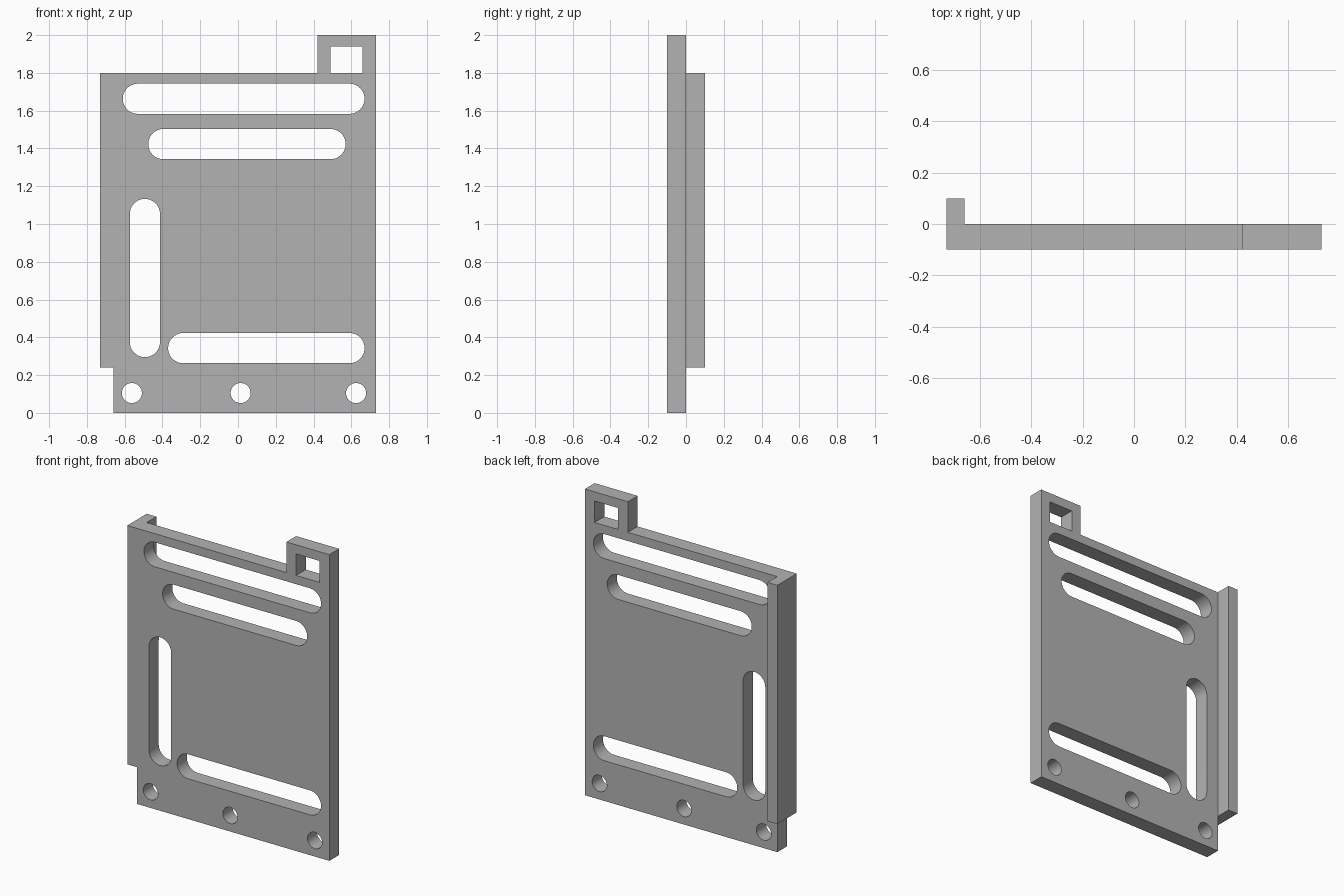
import bpy, bmesh
from math import pi, sin, cos, radians
from mathutils import Matrix

cube = bpy.data.objects.get("Cube")
if cube:
    bpy.data.objects.remove(cube, do_unlink=True)

THICK = 0.1
FLANGE_X = -0.66     # inner edge of the side flange
LEFT, RIGHT = -0.73, 0.73

grey = bpy.data.materials.new("plain grey")
grey.use_nodes = True
colour = (0.45, 0.45, 0.45, 1)
grey.diffuse_color = colour
grey.node_tree.nodes["Principled BSDF"].inputs["Base Color"].default_value = colour


def rectangle(x0, x1, z0, z1):
    return [(x0, z0), (x1, z0), (x1, z1), (x0, z1)]


def slot(x0, x1, z0, z1, steps=20):
    """Rounded slot filling a rectangle; a circle when it is square."""
    r = min(x1 - x0, z1 - z0) / 2
    corners = [(x1 - r, z1 - r), (x0 + r, z1 - r), (x0 + r, z0 + r), (x1 - r, z0 + r)]
    points = []
    for quarter, (cx, cz) in enumerate(corners):
        for i in range(steps // 2 + 1):
            a = (quarter + 2 * i / steps) * pi / 2
            p = (cx + r * cos(a), cz + r * sin(a))
            if not points or abs(p[0] - points[-1][0]) + abs(p[1] - points[-1][1]) > 1e-4:
                points.append(p)
    if abs(points[0][0] - points[-1][0]) + abs(points[0][1] - points[-1][1]) < 1e-4:
        points.pop()
    return points


# Plate outline with the tab at the top and the notch at the bottom
outline = [(FLANGE_X, 0), (RIGHT, 0), (RIGHT, 2), (0.42, 2), (0.42, 1.8),
           (LEFT, 1.8), (LEFT, 0.24), (FLANGE_X, 0.24)]

# Tab window, long slots and screw holes
loops = [outline,
         rectangle(0.49, 0.66, 1.8, 1.94),
         slot(-0.61, 0.67, 1.583, 1.743),
         slot(-0.475, 0.57, 1.343, 1.503),
         slot(-0.573, -0.413, 0.295, 1.133),
         slot(-0.37, 0.67, 0.263, 0.423)]
R = 0.053
for x in (-0.562, 0.014, 0.625):
    loops.append(slot(x - R, x + R, 0.105 - R, 0.105 + R))

# Fill the profile and give it thickness
curve = bpy.data.curves.new("plate_profile", "CURVE")
curve.dimensions = "2D"
curve.fill_mode = "BOTH"
curve.extrude = THICK / 2
for loop in loops:
    spline = curve.splines.new("POLY")
    spline.points.add(len(loop) - 1)
    for point, (x, z) in zip(spline.points, loop):
        point.co = (x, z, 0, 1)
    spline.use_cyclic_u = True
profile = bpy.data.objects.new("plate_profile", curve)
bpy.context.collection.objects.link(profile)
bpy.context.view_layer.update()
graph = bpy.context.evaluated_depsgraph_get()
mesh = bpy.data.meshes.new_from_object(profile.evaluated_get(graph))
bpy.data.objects.remove(profile, do_unlink=True)

# Stand the plate up, then raise the side flange from its back
bm = bmesh.new()
bm.from_mesh(mesh)
bm.transform(Matrix.Translation((0, -THICK / 2, 0)) @ Matrix.Rotation(radians(90), 4, "X"))
bmesh.ops.remove_doubles(bm, verts=bm.verts, dist=1e-5)
bmesh.ops.bisect_plane(bm, geom=bm.verts[:] + bm.edges[:] + bm.faces[:], dist=1e-5,
                       plane_co=(FLANGE_X, 0, 0), plane_no=(1, 0, 0))
back = [f for f in bm.faces
        if all(abs(v.co.y) < 1e-4 and v.co.x < FLANGE_X + 1e-4 for v in f.verts)]
raised = bmesh.ops.extrude_face_region(bm, geom=back)["geom"]
bmesh.ops.translate(bm, vec=(0, THICK, 0),
                    verts=[v for v in raised if isinstance(v, bmesh.types.BMVert)])
bmesh.ops.recalc_face_normals(bm, faces=bm.faces)
bm.to_mesh(mesh)
bm.free()

mesh.name = "mounting_plate"
mesh.materials.clear()
mesh.materials.append(grey)
plate = bpy.data.objects.new("mounting_plate", mesh)
bpy.context.collection.objects.link(plate)

# Smooth slot ends, sharp edges elsewhere
bpy.ops.object.select_all(action="DESELECT")
plate.select_set(True)
bpy.context.view_layer.objects.active = plate
bpy.ops.object.shade_smooth_by_angle(angle=radians(30))
